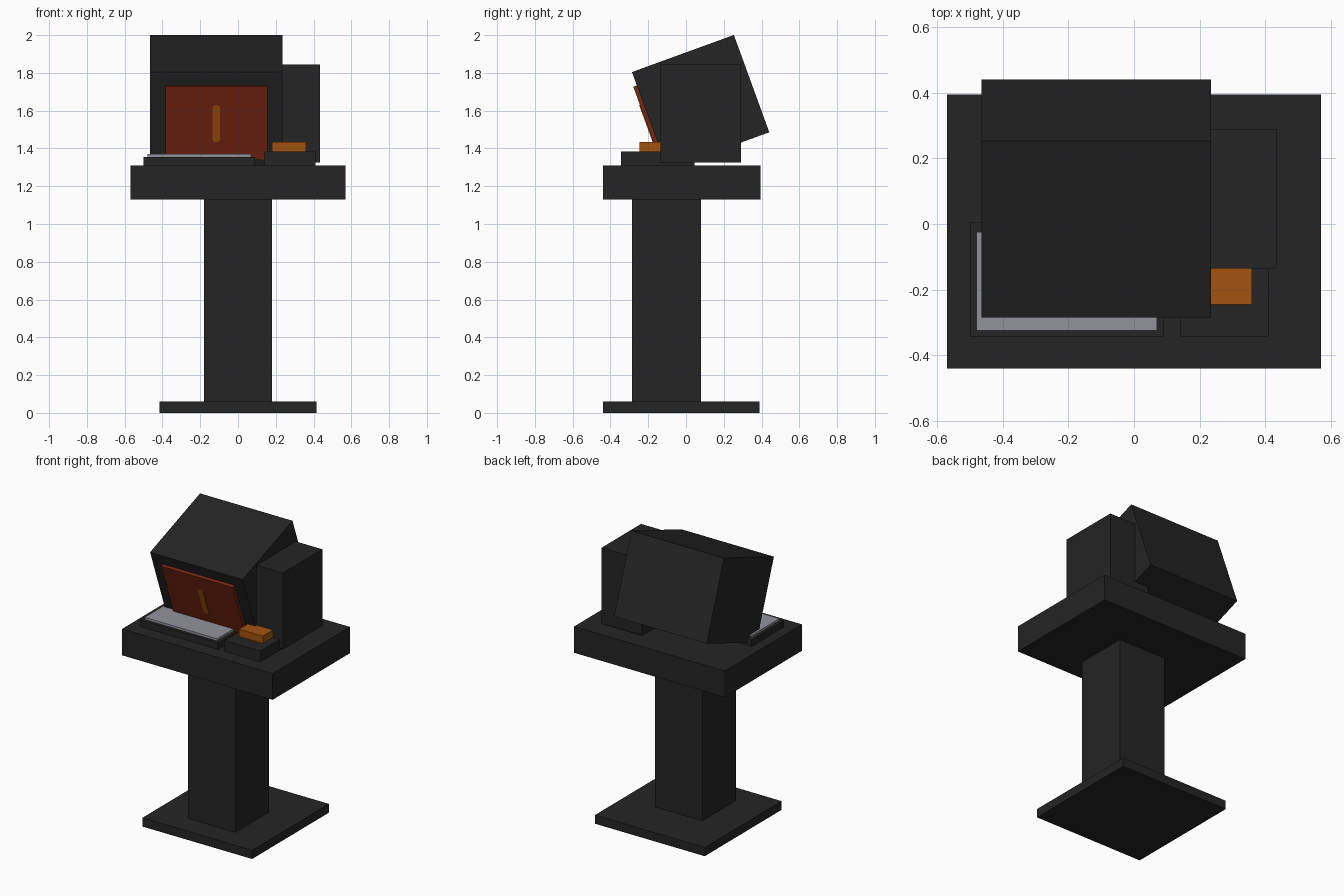
import bpy, math
from mathutils import Matrix, Vector

if "Cube" in bpy.data.objects:
    bpy.data.objects.remove(bpy.data.objects["Cube"])


def material(name, rgb):
    m = bpy.data.materials.new(name)
    m.diffuse_color = (*rgb, 1)
    m.use_nodes = True
    m.node_tree.nodes["Principled BSDF"].inputs["Base Color"].default_value = m.diffuse_color
    return m


CHARCOAL = material("charcoal", (0.018, 0.018, 0.018))
RED = material("dark_red", (0.19, 0.02, 0.006))
ORANGE = material("orange", (0.36, 0.085, 0.005))
GREY = material("light_grey", (0.29, 0.29, 0.33))


def mesh_object(name, verts, faces, mat, matrix=None):
    me = bpy.data.meshes.new(name)
    me.from_pydata(verts, [], faces)
    me.materials.append(mat)
    ob = bpy.data.objects.new(name, me)
    if matrix:
        ob.matrix_world = matrix
    bpy.context.collection.objects.link(ob)
    return ob


def prism(name, outline, y0, y1, mat, matrix=None):
    """Extrude an x-z outline (counter-clockwise from the front) from y0 to y1."""
    n = len(outline)
    verts = [(x, y, z) for y in (y0, y1) for x, z in outline]
    faces = [tuple(range(n)), tuple(range(2 * n - 1, n - 1, -1))]
    faces += [(i, i + n, (i + 1) % n + n, (i + 1) % n) for i in range(n)]
    return mesh_object(name, verts, faces, mat, matrix)


def box(name, x, y, z, mat, matrix=None):
    outline = [(x[0], z[0]), (x[1], z[0]), (x[1], z[1]), (x[0], z[1])]
    return prism(name, outline, y[0], y[1], mat, matrix)


# Stand: foot, column and table top
box("foot", (-0.415, 0.415), (-0.44, 0.39), (0, 0.06), CHARCOAL)
box("column", (-0.18, 0.18), (-0.285, 0.08), (0.06, 1.13), CHARCOAL)
box("table_top", (-0.57, 0.57), (-0.44, 0.395), (1.13, 1.31), CHARCOAL)

# Keyboard
box("keyboard_base", (-0.50, 0.09), (-0.345, 0.005), (1.31, 1.355), CHARCOAL)
box("keyboard_keys", (-0.48, 0.07), (-0.325, -0.025), (1.355, 1.37), GREY)

# Control pad with button block
box("control_pad", (0.14, 0.41), (-0.345, 0.045), (1.31, 1.385), CHARCOAL)
box("control_button", (0.18, 0.36), (-0.245, -0.055), (1.385, 1.435), ORANGE)

# Tower case
box("tower_case", (0.13, 0.435), (-0.135, 0.29), (1.325, 1.845), CHARCOAL)

# Monitor, tilted back by 20 degrees; screen parts share its local frame
tilt = Matrix.Translation(Vector((-0.115, 0.0775, 1.645))) @ Matrix.Rotation(math.radians(20), 4, 'X')
box("monitor_case", (-0.35, 0.35), (-0.287, 0.287), (-0.274, 0.274), CHARCOAL, tilt)
box("screen", (-0.27, 0.27), (-0.307, -0.286), (-0.215, 0.199), RED, tilt)
bar = [(-0.02, -0.092), (-0.008, -0.104), (0.008, -0.104), (0.02, -0.092),
       (0.02, 0.092), (0.008, 0.104), (-0.008, 0.104), (-0.02, 0.092)]
prism("screen_bar", [(x, z - 0.008) for x, z in bar], -0.311, -0.306, ORANGE, tilt)
